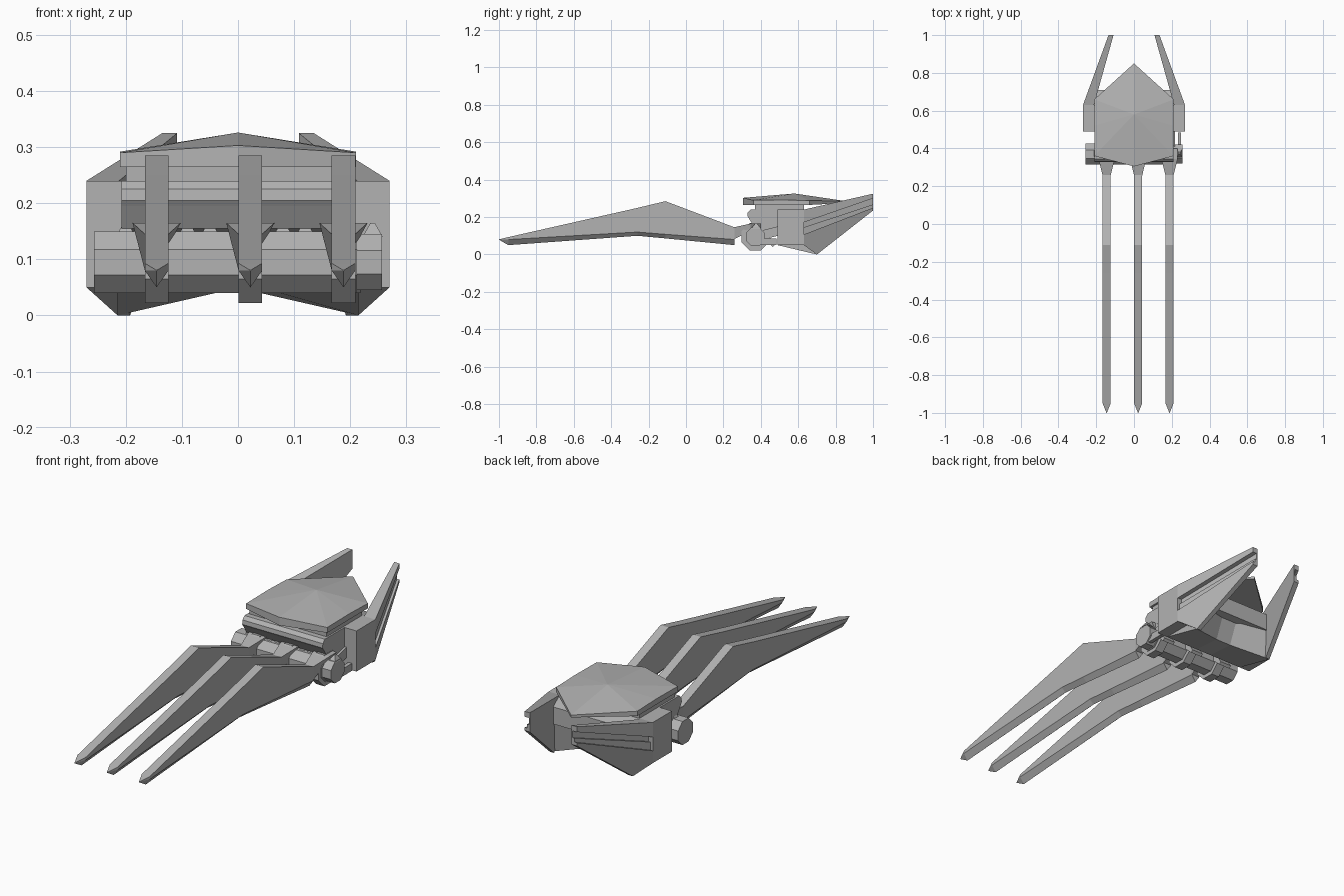
import bpy, bmesh, math

if "Cube" in bpy.data.objects:
    bpy.data.objects.remove(bpy.data.objects["Cube"])

grey = bpy.data.materials.new("plain_grey")
grey.diffuse_color = (0.45, 0.45, 0.45, 1)
grey.use_nodes = True
grey.node_tree.nodes["Principled BSDF"].inputs["Base Color"].default_value = grey.diffuse_color


def finish(name, bm):
    bmesh.ops.recalc_face_normals(bm, faces=bm.faces[:])
    me = bpy.data.meshes.new(name)
    bm.to_mesh(me)
    bm.free()
    me.materials.append(grey)
    ob = bpy.data.objects.new(name, me)
    bpy.context.collection.objects.link(ob)
    return ob


def loft(name, *rings):
    """Solid through rings of equal point count, capped at both ends."""
    bm = bmesh.new()
    vs = [[bm.verts.new(p) for p in ring] for ring in rings]
    n = len(rings[0])
    for a, b in zip(vs, vs[1:]):
        for i in range(n):
            j = (i + 1) % n
            bm.faces.new((a[i], a[j], b[j], b[i]))
    bm.faces.new(vs[0])
    bm.faces.new(vs[-1][::-1])
    return finish(name, bm)


def prism(name, profile, x0, x1):
    """Side profile of (y, z) points extruded along x."""
    return loft(name, *[[(x, y, z) for y, z in profile] for x in (x0, x1)])


def box(name, x0, x1, y0, y1, z0, z1):
    return prism(name, [(y0, z0), (y1, z0), (y1, z1), (y0, z1)], x0, x1)


def circle(r, sides=8, cy=0.37, cz=0.095):
    return [(cy + r * math.cos((i + .5) * math.tau / sides) / math.cos(math.pi / sides),
             cz + r * math.sin((i + .5) * math.tau / sides) / math.cos(math.pi / sides))
            for i in range(sides)]


# Three blades with a flat spine and a keeled lower edge, plus their knuckles
H = 0.021
for n, cx in enumerate((-0.145, 0.022, 0.188)):
    def section(y, top, side, keel, w=H):
        return [(cx - w, y, top), (cx + w, y, top), (cx + w, y, side),
                (cx, y, keel), (cx - w, y, side)]
    loft(f"blade_{n}",
         section(-1.0, 0.081, 0.08, 0.079, 0.001),
         section(-0.95, 0.093, 0.08, 0.05),
         section(-0.26, 0.249, 0.12, 0.10),
         section(-0.11, 0.285, 0.108, 0.086),
         section(0.26, 0.145, 0.08, 0.05))
    prism(f"knuckle_ring_{n}", circle(0.073), cx - H, cx + H)
    # Flared cap leading from the blade root over the axle
    loft(f"knuckle_cap_{n}",
         [(cx - H, .255, .145), (cx + H, .255, .145), (cx + H, .255, .08), (cx - H, .255, .08)],
         [(cx - .043, .345, .165), (cx + .043, .345, .165), (cx + H, .345, .125), (cx - H, .345, .125)],
         [(cx - .043, .40, .165), (cx + .043, .40, .165), (cx + H, .40, .13), (cx - H, .40, .13)])
    # Hooked arm behind the axle
    prism(f"hook_{n}", [(.41, .13), (.49, .15), (.49, .10), (.45, .09),
                        (.475, .05), (.465, .04), (.42, .08)], cx - .03, cx + .03)

# Axle and its small ridge teeth
prism("axle", circle(0.055), -0.257, 0.212)
prism("axle_end", circle(0.05), 0.212, 0.257)
for n, x in enumerate((-.2, -.09, -.05, .08, .12, .24)):
    loft(f"axle_tooth_{n}",
         [(x - .018, .35, .14), (x + .018, .35, .14), (x + .018, .40, .14), (x - .018, .40, .14)],
         [(x - .004, .37, .165), (x + .004, .37, .165), (x + .004, .38, .165), (x - .004, .38, .165)])
box("end_plate", 0.232, 0.25, 0.40, 0.485, 0.05, 0.085)

# Palm body with rounded front bar
prism("palm_body", [(.36, .24), (.345, .24), (.33, .225), (.328, .205), (.335, .195),
                    (.36, .155), (.49, .12), (.71, .14), (.71, .22), (.64, .24)], -.208, .208)
box("neck", -.2, .2, .37, .63, .235, .268)

# Lower hull, arched across the middle
loft("lower_hull", *[[(x, .49, .05), (x, yb, zb), (x, yt, .16), (x, .49, .20)]
                     for x, yb, zb, yt in ((-.215, .70, 0, .71), (-.04, .63, .04, .68),
                                           (.04, .63, .04, .68), (.215, .70, 0, .71))])

# Side pylons and swept rear horns with a stepped groove on the outside
def outer(y): return 0.27 - (y - 0.63) * 0.365
def inner(y): return 0.212 - (y - 0.63) * 0.28


for s, side in ((-1, "left"), (1, "right")):
    box(f"pylon_{side}", s * .205, s * .27, .49, .63, .05, .24)

    def horn(part, pts, inset=0.0):
        loft(f"horn_{part}_{side}",
             [(s * (outer(y) - inset - (.03 if z == 0 else 0)), y, z) for y, z in pts],
             [(s * inner(y), y, z) for y, z in pts])
    horn("upper", [(.63, .24), (1, .325), (1, .30), (.63, .172)])
    horn("groove", [(.63, .172), (1, .30), (1, .268), (.63, .145)], .022)
    horn("step", [(.63, .145), (1, .268), (1, .25), (.63, .107)], .012)
    horn("lower", [(.63, .107), (1, .25), (1, .235), (.70, 0), (.63, .05)])

# Six-sided top plate with a creased, peaked surface
bm = bmesh.new()
rim = [(0, .305, .303), (.21, .36, .29), (.21, .52, .292), (.21, .66, .288),
       (0, .85, .286), (-.21, .66, .288), (-.21, .52, .292), (-.21, .36, .29)]
top = [bm.verts.new(p) for p in rim]
low = [bm.verts.new((x, y, .265 if y < .8 else .275)) for x, y, z in rim]
peak = bm.verts.new((0, .58, .326))
for i in range(8):
    j = (i + 1) % 8
    bm.faces.new((top[i], top[j], peak))
    bm.faces.new((low[i], low[j], top[j], top[i]))
bm.faces.new(low[::-1])
finish("top_plate", bm)
